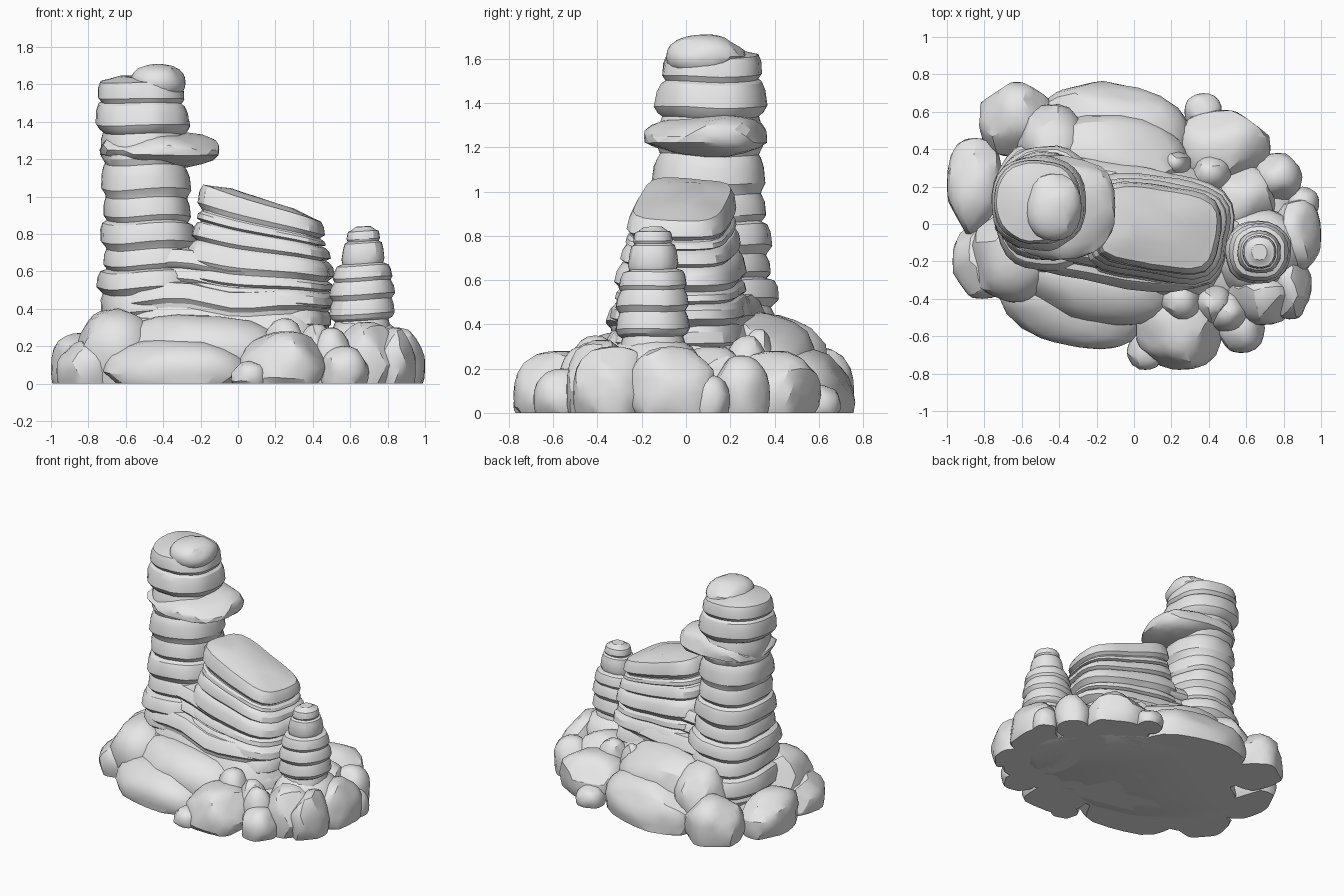
import bpy, bmesh, math, random
from mathutils import Vector, Matrix, noise

random.seed(7)

cube = bpy.data.objects.get("Cube")
if cube:
    bpy.data.objects.remove(cube)

stone = bpy.data.materials.new("grey stone")
stone.use_nodes = True
stone.diffuse_color = (.8, .8, .8, 1)
stone.node_tree.nodes["Principled BSDF"].inputs["Base Color"].default_value = stone.diffuse_color


def finish(bm, name):
    # flatten the underside on the ground and make a shaded object
    cut = bmesh.ops.bisect_plane(bm, geom=bm.verts[:] + bm.edges[:] + bm.faces[:],
                                 plane_co=(0, 0, 0), plane_no=(0, 0, 1), clear_inner=True)
    rim = [e for e in cut["geom_cut"] if isinstance(e, bmesh.types.BMEdge)]
    if rim:
        bmesh.ops.holes_fill(bm, edges=rim)
    bmesh.ops.recalc_face_normals(bm, faces=bm.faces)
    mesh = bpy.data.meshes.new(name)
    bm.to_mesh(mesh)
    bm.free()
    mesh.materials.append(stone)
    obj = bpy.data.objects.new(name, mesh)
    bpy.context.collection.objects.link(obj)
    bpy.ops.object.select_all(action="DESELECT")
    obj.select_set(True)
    bpy.context.view_layer.objects.active = obj
    bpy.ops.object.shade_smooth_by_angle(angle=math.radians(28))


def boulder(name, x, y, rx, ry, height, base=0, turn=0, tilt=0, sink=.3, power=2.6):
    # rounded block with a few chiselled planes
    bm = bmesh.new()
    bmesh.ops.create_icosphere(bm, subdivisions=3, radius=1)
    planes = []
    for i in range(14):
        normal = Vector([random.uniform(-1, 1) for axis in "xyz"]).normalized()
        planes.append((normal, random.uniform(.88, 1)))
    place = (Matrix.Translation((x, y, base + height * sink))
             @ Matrix.Rotation(math.radians(turn), 4, "Z")
             @ Matrix.Rotation(math.radians(tilt), 4, "X")
             @ Matrix.Diagonal((rx, ry, height * (1 - sink), 1)))
    for v in bm.verts:
        p = v.co / sum(abs(c) ** power for c in v.co) ** (1 / power)
        for normal, distance in planes:
            over = p.dot(normal) - distance
            if over > 0:
                p -= normal * over
        v.co = place @ p
    finish(bm, name)


def layer_rings(bottom, layers):
    # every layer bulges in the middle and pinches at its seams
    rings = []
    for top, scale in layers:
        for part, pinch in ((.05, .92), (.25, 1), (.7, .99), (.95, .94)):
            rings.append((bottom + (top - bottom) * part, scale * pinch))
        bottom = top
    # rounded crown
    rings.append((top, scale * .8))
    rings.append((top + .02, scale * .5))
    return rings


def strata(name, bottom, layers, low, high, low_size, high_size,
           turn=0, power=2.6, slope=0, wave=.02, sides=32):
    # leaning, tapering stack of worn layers; each layer is top height, scale
    bm = bmesh.new()
    rings = []
    spin = Matrix.Rotation(math.radians(turn), 3, "Z")
    for z, scale in layer_rings(bottom, layers):
        t = (z - bottom) / (layers[-1][0] - bottom)
        centre = Vector(low).lerp(Vector(high), t).to_3d()
        size = Vector(low_size).lerp(Vector(high_size), t) * scale
        ring = []
        for i in range(sides):
            a = math.tau * i / sides
            c, s = math.cos(a), math.sin(a)
            k = (abs(c) ** power + abs(s) ** power) ** (-1 / power)
            k *= 1 + .05 * noise.noise(Vector((c * 2, s * 2, z * 5)))
            arm = spin @ Vector((c * k * size.x, s * k * size.y, 0))
            p = centre + arm
            p.z = z + wave * noise.noise(Vector((p.x * 3, p.y * 3, z))) - slope * arm.x * t * t
            ring.append(bm.verts.new(p))
        rings.append(ring)
    for a, b in zip(rings, rings[1:]):
        for i in range(sides):
            j = (i + 1) % sides
            bm.faces.new((a[i], a[j], b[j], b[i]))
    bm.faces.new(rings[0])
    bm.faces.new(rings[-1])
    finish(bm, name)


# tall tower with an overhanging collar and a round cap
strata("tower", .2,
       [(.35, 1.1), (.48, 1), (.6, 1.06), (.72, .95), (.86, 1), (1, .92),
        (1.16, .96), (1.35, .94), (1.5, 1.06), (1.62, 1)],
       low=(-.45, .08), high=(-.52, .12), low_size=(.28, .34), high_size=(.23, .22), power=2.3)
boulder("tower_collar", -.42, .09, .32, .28, .2, base=1.15, sink=.5, power=2.8)
boulder("tower_cap", -.43, .09, .15, .18, .2, base=1.51, sink=.5, power=2.3)

# layered mesa sloping down to the right
strata("mesa", .15,
       [(.3, 1), (.42, .96), (.52, 1.04), (.59, 1), (.71, 1.05), (.8, 1.02), (.85, .98), (.97, 1)],
       low=(.1, -.02), high=(.13, -.02), low_size=(.42, .33), high_size=(.33, .21),
       turn=-9, power=4, slope=.3)

# ledges that tie the tower and the mesa together
strata("joining_ledges", .1, [(.4, 1), (.52, 1.05), (.6, .9), (.7, 1)],
       low=(-.1, 0), high=(-.1, 0), low_size=(.66, .42), high_size=(.5, .22),
       turn=-10, power=3.2, wave=.04)

# small spire
strata("small_spire", .2,
       [(.35, .95), (.46, 1.12), (.55, 1.2), (.64, 1.2), (.76, .98), (.82, .85)],
       low=(.66, -.15), high=(.67, -.15), low_size=(.18, .17), high_size=(.1, .1),
       power=2.3, sides=20)

# broad sloping slabs round the foot
boulder("foot_core", 0, 0, .88, .55, .24, power=2.3)
boulder("front_slab", -.32, -.4, .4, .25, .24, turn=-12, tilt=6)
boulder("front_upper_slab", -.22, -.28, .48, .24, .37, turn=-8, tilt=14)
boulder("left_wedge", -.65, -.16, .24, .24, .4, turn=-25, tilt=12)
boulder("back_slab", -.1, .5, .4, .25, .3, turn=-14, tilt=-10)
boulder("back_upper_slab", -.12, .32, .42, .26, .45, turn=-14, tilt=-22)
boulder("back_left_wedge", -.42, .38, .2, .27, .44, turn=20, tilt=-20)

# large boulders: x, y, half width, half depth, height
large = [
    (-.63, .56, .21, .2, .3),
    (-.85, .2, .15, .26, .27),
    (-.81, -.2, .16, .2, .23),
    (.24, -.56, .23, .22, .28),
    (.68, -.38, .18, .16, .33),
    (.83, -.33, .12, .18, .3),
    (.86, -.06, .14, .2, .3),
    (.48, .41, .25, .2, .28),
    (.66, -.15, .25, .24, .35),
    (.58, .13, .18, .2, .3),
]
for i, spec in enumerate(large):
    boulder(f"large_boulder_{i + 1}", *spec)

# small round stones: x, y, radius, height
small = [
    (.06, -.68, .1, .12),
    (.04, -.39, .09, .3),
    (.25, -.41, .13, .35),
    (.42, -.43, .11, .32),
    (.57, -.56, .13, .2),
    (.5, -.47, .11, .3),
    (.77, .25, .13, .26),
    (.9, .11, .09, .17),
    (.37, .6, .1, .13),
    (.22, .33, .09, .38),
    (.41, .28, .12, .35),
]
for i, (x, y, radius, height) in enumerate(small):
    boulder(f"small_stone_{i + 1}", x, y, radius, radius, height, power=2.3)
